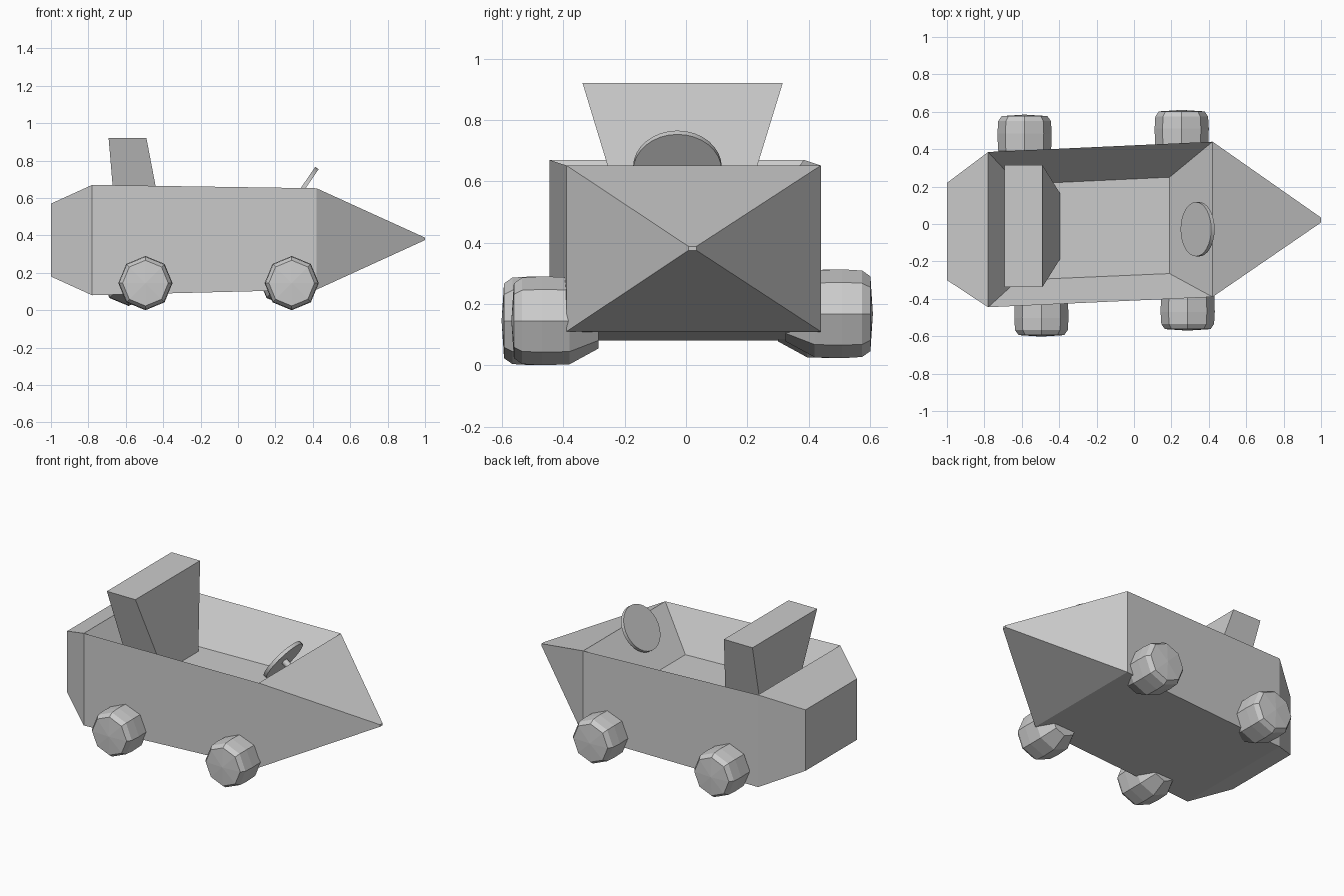
import bpy, bmesh, math
from mathutils import Vector

if "Cube" in bpy.data.objects:
    bpy.data.objects.remove(bpy.data.objects["Cube"])


def finish(name, bm):
    bmesh.ops.recalc_face_normals(bm, faces=bm.faces)
    me = bpy.data.meshes.new(name)
    bm.to_mesh(me)
    bm.free()
    ob = bpy.data.objects.new(name, me)
    bpy.context.collection.objects.link(ob)
    return ob


def bridge(bm, a, b, skip=()):
    n = len(a)
    return [bm.faces.new((a[i], a[(i + 1) % n], b[(i + 1) % n], b[i]))
            for i in range(n) if i not in skip]


# Car body: rectangular sections along x, (x, y0, y1, z0, z1)
sections = [(-1.0, -0.30, 0.22, 0.18, 0.57),
            (-0.78, -0.445, 0.385, 0.08, 0.67),
            (0.42, -0.39, 0.44, 0.11, 0.652),
            (1.0, 0.008, 0.034, 0.375, 0.388)]
bm = bmesh.new()
rings = [[bm.verts.new(p) for p in ((x, y0, z0), (x, y1, z0), (x, y1, z1), (x, y0, z1))]
         for x, y0, y1, z0, z1 in sections]
for i in range(3):
    bridge(bm, rings[i], rings[i + 1], skip=(2,) if i == 1 else ())
bm.faces.new(rings[0])
bm.faces.new(rings[-1])

# Cockpit tub: sloped walls from the rim to a smaller floor
rim = [rings[1][3], rings[2][3], rings[2][2], rings[1][2]]
floor = [bm.verts.new(p) for p in ((-0.62, -0.30, 0.425), (0.19, -0.265, 0.42),
                                   (0.19, 0.25, 0.42), (-0.62, 0.212, 0.425))]
bridge(bm, rim, floor)
bm.faces.new(floor)
finish("car_body", bm)

# Seat: block that widens towards the top, (x0, x1, y0, y1, z)
bm = bmesh.new()
levels = [[bm.verts.new(p) for p in ((x0, y0, z), (x1, y0, z), (x1, y1, z), (x0, y1, z))]
          for x0, x1, y0, y1, z in ((-0.65, -0.395, -0.187, 0.163, 0.425),
                                    (-0.692, -0.49, -0.338, 0.316, 0.922))]
bridge(bm, *levels)
for lv in levels:
    bm.faces.new(lv)
finish("seat", bm)


# Steering wheel and column share one tilted axis
axis = Vector((0.826, 0, -0.564))
hub = Vector((0.34, -0.028, 0.64))


def rod(name, centre, radius, depth, sides):
    bpy.ops.mesh.primitive_cylinder_add(vertices=sides, radius=radius, depth=depth,
                                        location=centre,
                                        rotation=axis.to_track_quat('Z', 'Y').to_euler())
    bpy.context.object.name = name
    bpy.ops.object.shade_smooth_by_angle(angle=math.radians(30))


rod("steering_wheel", hub, 0.145, 0.022, 32)
rod("steering_column", hub + axis * 0.05, 0.02, 0.1, 16)

# Wheels: eight-sided, (distance in from outer end, radius)
profile = [(0.008, 0.122), (0.035, 0.141), (0.10, 0.145), (0.19, 0.142), (0.285, 0.09)]


def wheel(name, x, y, z):
    side = 1 if y > 0 else -1
    bm = bmesh.new()
    loops = [[bm.verts.new((x + r * math.cos(k * math.pi / 4), y - side * d,
                            z + r * math.sin(k * math.pi / 4))) for k in range(8)]
             for d, r in profile]
    for a, b in zip(loops, loops[1:]):
        bridge(bm, a, b)
    tip = bm.verts.new((x, y, z))
    for k in range(8):
        bm.faces.new((loops[0][k], loops[0][(k + 1) % 8], tip))
    bm.faces.new(loops[-1])
    finish(name, bm)


wheel("rear_near_wheel", -0.495, -0.602, 0.145)
wheel("front_near_wheel", 0.287, -0.57, 0.145)
wheel("rear_far_wheel", -0.585, 0.585, 0.168)
wheel("front_far_wheel", 0.255, 0.61, 0.168)
